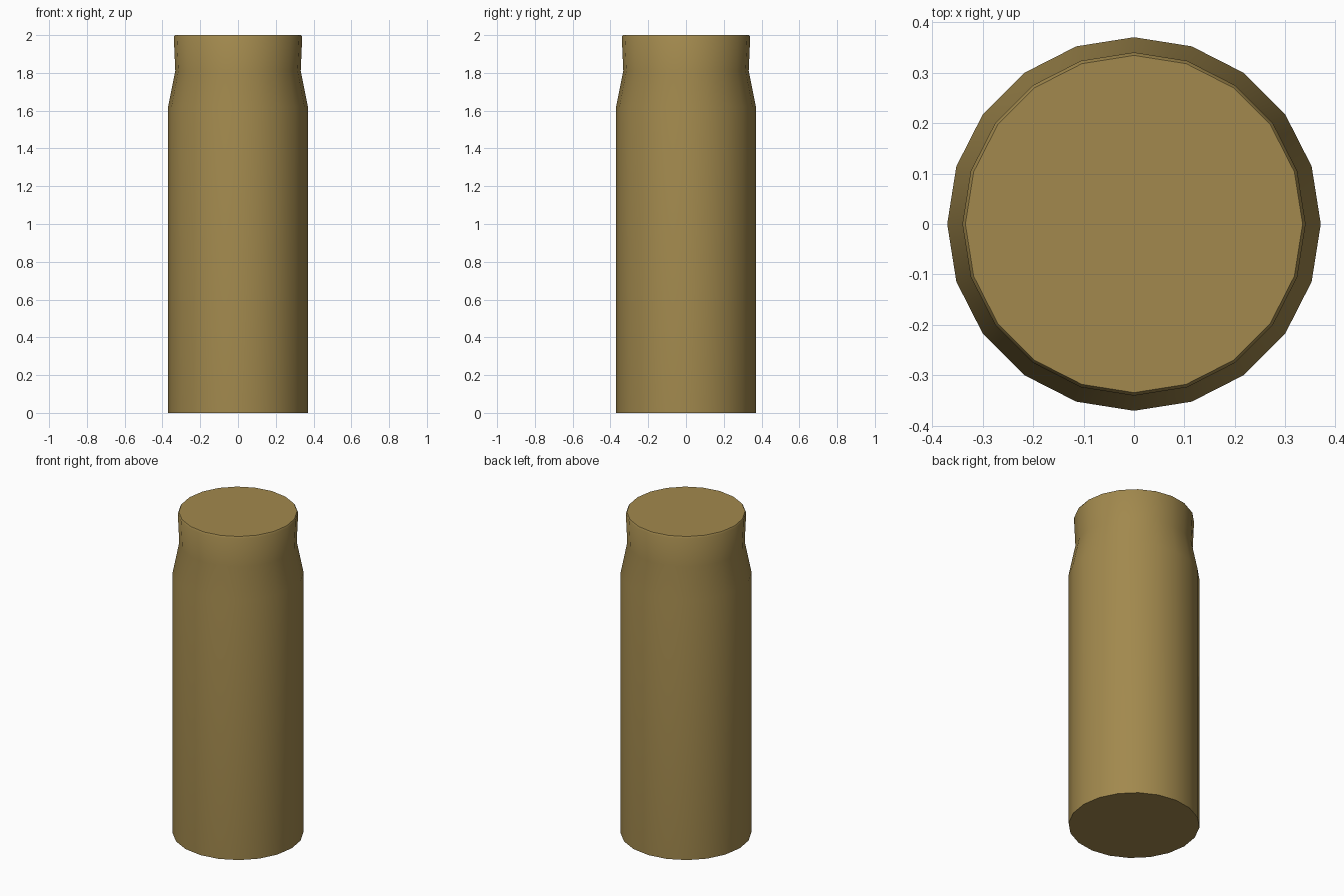
import bpy, bmesh, math

if "Cube" in bpy.data.objects:
    bpy.data.objects.remove(bpy.data.objects["Cube"])

SIDES = 20
# (radius, height) from base to rim
PROFILE = [(0.37, 0.0), (0.37, 1.62), (0.332, 1.81), (0.34, 1.99), (0.334, 2.0)]

bm = bmesh.new()
rings = []
for r, z in PROFILE:
    rings.append([bm.verts.new((r * math.cos(2 * math.pi * i / SIDES),
                                r * math.sin(2 * math.pi * i / SIDES), z))
                  for i in range(SIDES)])

# side walls
for low, high in zip(rings, rings[1:]):
    for i in range(SIDES):
        j = (i + 1) % SIDES
        bm.faces.new((low[i], low[j], high[j], high[i]))

# closed base and top
bm.faces.new(rings[0][::-1])
bm.faces.new(rings[-1])

mesh = bpy.data.meshes.new("casing")
bm.to_mesh(mesh)
bm.free()
casing = bpy.data.objects.new("casing", mesh)
bpy.context.collection.objects.link(casing)

# brass colour
brass = bpy.data.materials.new("brass")
brass.diffuse_color = (0.36, 0.25, 0.075, 1)
brass.use_nodes = True
brass.node_tree.nodes["Principled BSDF"].inputs["Base Color"].default_value = brass.diffuse_color
mesh.materials.append(brass)

# smooth sides with sharp rims
bpy.context.view_layer.objects.active = casing
casing.select_set(True)
bpy.ops.object.shade_smooth_by_angle(angle=math.radians(50))
